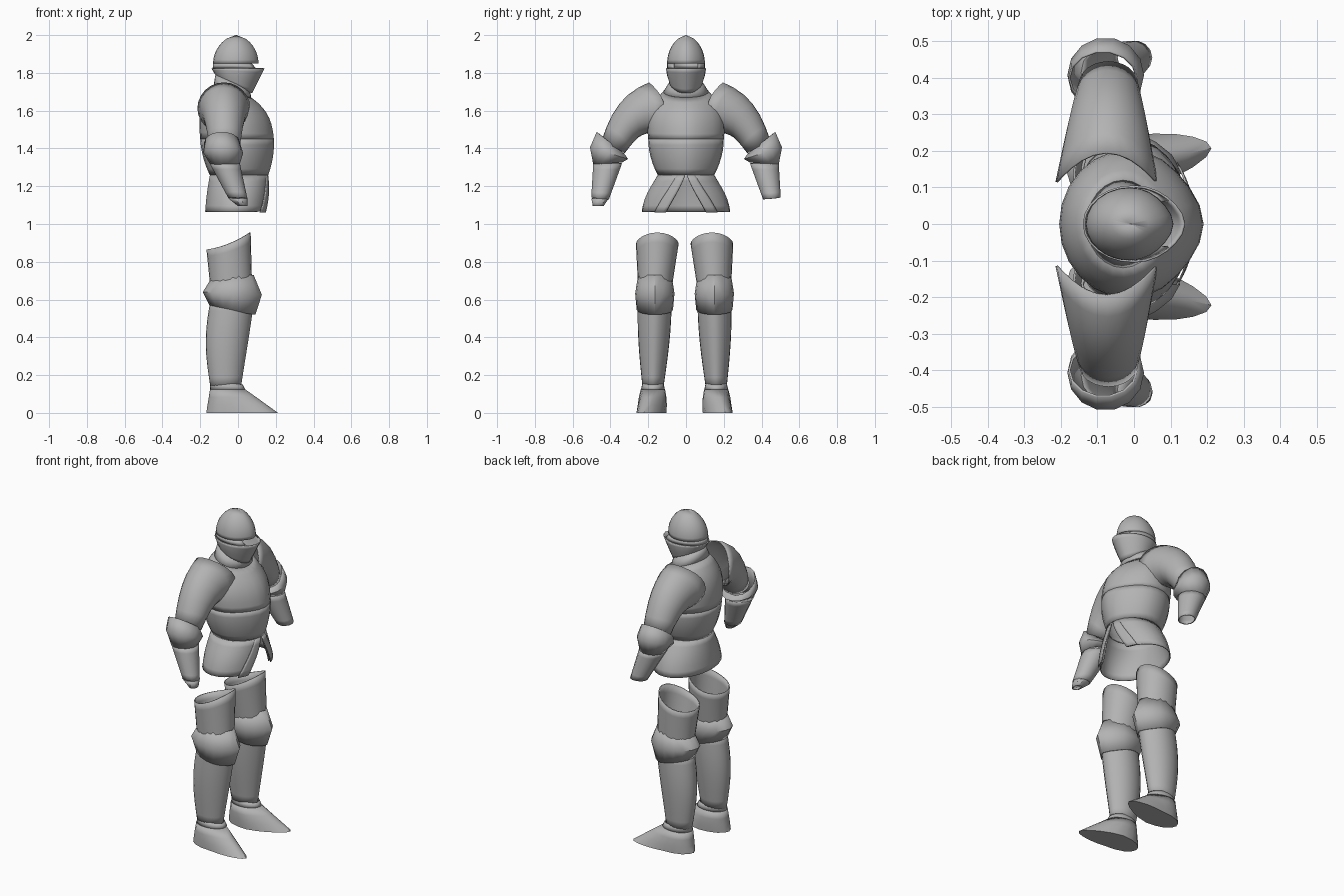
import bpy, bmesh
from math import sin, cos, radians, pi, tau

if "Cube" in bpy.data.objects:
    bpy.data.objects.remove(bpy.data.objects["Cube"])

steel = bpy.data.materials.new("grey steel")
steel.use_nodes = True
shade = (0.45, 0.45, 0.45, 1)
steel.diffuse_color = shade
steel.node_tree.nodes["Principled BSDF"].inputs["Base Color"].default_value = shade


def swell(t):
    return sin(pi * t)


def linear(t):
    return t


def dome(t):
    return 1 - max(1 - t * t, 0.001) ** 0.6


def widen_fast(t):
    return 1 - (1 - t) ** 3


def narrow_late(t):
    return t * t


def blend(start, finish, t):
    return start + (finish - start) * t


def ring_points(section, t, angles, lean, tilt, saddle, ridge, taper, toe_out):
    """Points of one oval; ridge sharpens its front, saddle pulls back its two ends."""
    x, y, z, depth, width = section
    points = []
    for angle in angles:
        c, s = cos(angle), sin(angle)
        nose = c * (1 - ridge + ridge * c ** 6) if c > 0 else c
        across = width * s * (1 - taper * c)
        along = tilt * c + saddle * c * c * (1 - t)
        px = x + depth * nose
        py = y + across * cos(lean) - along * sin(lean) + toe_out * max(px, 0)
        points.append((px, py, z + across * sin(lean) + along * cos(lean)))
    return points


def plate(name, start, finish, bulge=(0, 0), bow=(0, 0, 0), ease=linear, steps=6,
          lean=(0, 0), tilt=(0, 0), saddle=0, ridge=0, taper=0, toe_out=0,
          gap=None, span=None, side=1, shift=0, sole=False, sides=24):
    """Shell between two oval sections, each given as x, y, z, depth and width."""
    bm = bmesh.new()
    rows = []
    for step in range(steps + 1):
        t = step / steps
        section = [blend(a, b, t) for a, b in zip(start, finish)]
        for axis in range(3):
            section[axis] += bow[axis] * swell(t)
        for axis in (3, 4):
            size = blend(start[axis], finish[axis], ease(t))
            section[axis] = size * (1 + bulge[axis - 3] * swell(t))
        if gap:
            first = blend(*gap, t)
            sweep = span or tau - first * 2
            angles = [first + sweep * k / (sides - 1) for k in range(sides)]
        else:
            angles = [tau * k / sides for k in range(sides)]
        points = ring_points(section, t, angles, radians(blend(*lean, t)),
                             blend(*tilt, t), saddle, ridge, taper, toe_out)
        rows.append([bm.verts.new((px, side * (py + shift), pz)) for px, py, pz in points])
    for upper, lower in zip(rows, rows[1:]):
        for k in range(sides - 1 if gap else sides):
            after = (k + 1) % sides
            bm.faces.new((upper[k], upper[after], lower[after], lower[k]))
    if sole:
        bm.faces.new(rows[-1])
    bmesh.ops.recalc_face_normals(bm, faces=bm.faces)
    mesh = bpy.data.meshes.new(name)
    bm.to_mesh(mesh)
    bm.free()
    mesh.materials.append(steel)
    ob = bpy.data.objects.new(name, mesh)
    bpy.context.collection.objects.link(ob)
    bpy.ops.object.select_all(action='DESELECT')
    ob.select_set(True)
    bpy.context.view_layer.objects.active = ob
    bpy.ops.object.shade_smooth_by_angle(angle=radians(35))
    shell = ob.modifiers.new("plate thickness", 'SOLIDIFY')
    shell.thickness = 0.006
    shell.offset = -1


# Helmet: skull, band with the eye slit, and visor
brow = (-.012, 0, 1.85, .12, .1)
cheek = (0, 0, 1.825, .135, .1)
crown = (-.01, 0, 2, 0, 0)
chin = (-.02, 0, 1.74, .09, .078)
plate("helmet_skull", brow, crown, ease=dome, steps=8, ridge=.1)
plate("helmet_eye_band", brow, cheek, steps=1, gap=(.7, .7), ridge=.1)
plate("helmet_visor", cheek, chin, bulge=(0, .04), tilt=(0, -.045), ridge=.1)

# Collar and cuirass
nape = (-.03, 0, 1.76, .09, .08)
neck = (-.03, 0, 1.7, .1, .12)
chest = (-.005, 0, 1.45, .195, .2)
waist = (.005, 0, 1.26, .155, .15)
plate("gorget", nape, neck, tilt=(-.03, -.03), steps=2)
plate("cuirass_chest", neck, chest, ease=widen_fast, bulge=(0, .04), tilt=(-.03, 0),
      ridge=.12, steps=8)
plate("cuirass_belly", chest, waist, ease=narrow_late, ridge=.12)

# Skirt, split open at the front
hem = (-.01, 0, 1.065, .165, .235)
split = (.03, .46)
plate("skirt", waist, hem, bulge=(.02, .07), gap=split)

# Sections shared by neighbouring limb plates
shoulder = (-.075, .2, 1.615, .14, .135)
upper_arm_end = (-.07, .385, 1.41, .08, .07)
elbow_flare = (-.085, .4, 1.43, .095, .095)
elbow_end = (-.07, .415, 1.32, .08, .078)
wrist = (0, .455, 1.135, .05, .048)
hip = (-.05, .137, .895, .117, .113)
thigh_end = (-.035, .15, .65, .11, .088)
knee = (-.03, .15, .72, .113, .09)
knee_end = (-.03, .15, .545, .122, .096)
shin = (-.03, .15, .6, .115, .09)
ankle = (-.065, .16, .13, .08, .055)
ankle_rim = (-.06, .16, .16, .085, .055)
instep = (-.055, .16, .125, .093, .063)
ground = (.022, .165, 0, .19, .075)

for side, label, shift in ((1, "left", 0), (-1, "right", .015)):
    # Folded plate along the edge of the skirt opening
    plate(label + "_tasset", waist, (0, 0, 1.06, .165, .245), bulge=(.04, .08),
          gap=split, span=.3, sides=5, side=side)

    # Arm
    plate(label + "_pauldron", shoulder, upper_arm_end, bow=(0, .01, .035),
          lean=(92, 30), saddle=.085, side=side)
    plate(label + "_elbow_guard", elbow_flare, elbow_end, bulge=(.2, .25),
          lean=(38, -4), steps=2, sides=14, side=side)
    plate(label + "_forearm_guard", elbow_end, wrist, lean=(0, 6), sides=14, side=side)

    # Leg, with the hem of the thigh plate higher at the front
    leg = dict(side=side, shift=shift)
    plate(label + "_thigh_plate", hip, thigh_end, tilt=(.045, 0), saddle=.015, **leg)
    plate(label + "_knee_guard", knee, knee_end, bulge=(.33, .12), tilt=(.01, -.025),
          ridge=.2, steps=2, sides=16, **leg)
    plate(label + "_greave", shin, ankle, bulge=(.14, .12), bow=(-.012, 0, 0),
          ridge=.08, steps=8, **leg)

    # Pointed shoe with a flared rim round the ankle
    plate(label + "_ankle_rim", ankle_rim, instep, tilt=(-.01, 0), steps=2, **leg)
    plate(label + "_shoe", instep, ground, steps=3, bulge=(0, .08), ridge=.05,
          taper=.18, toe_out=.2, sole=True, sides=18, **leg)

# Loose cuff below the right wrist
plate("right_cuff", wrist, (.025, .465, 1.095, .025, .03), steps=2, sides=10, side=-1)
